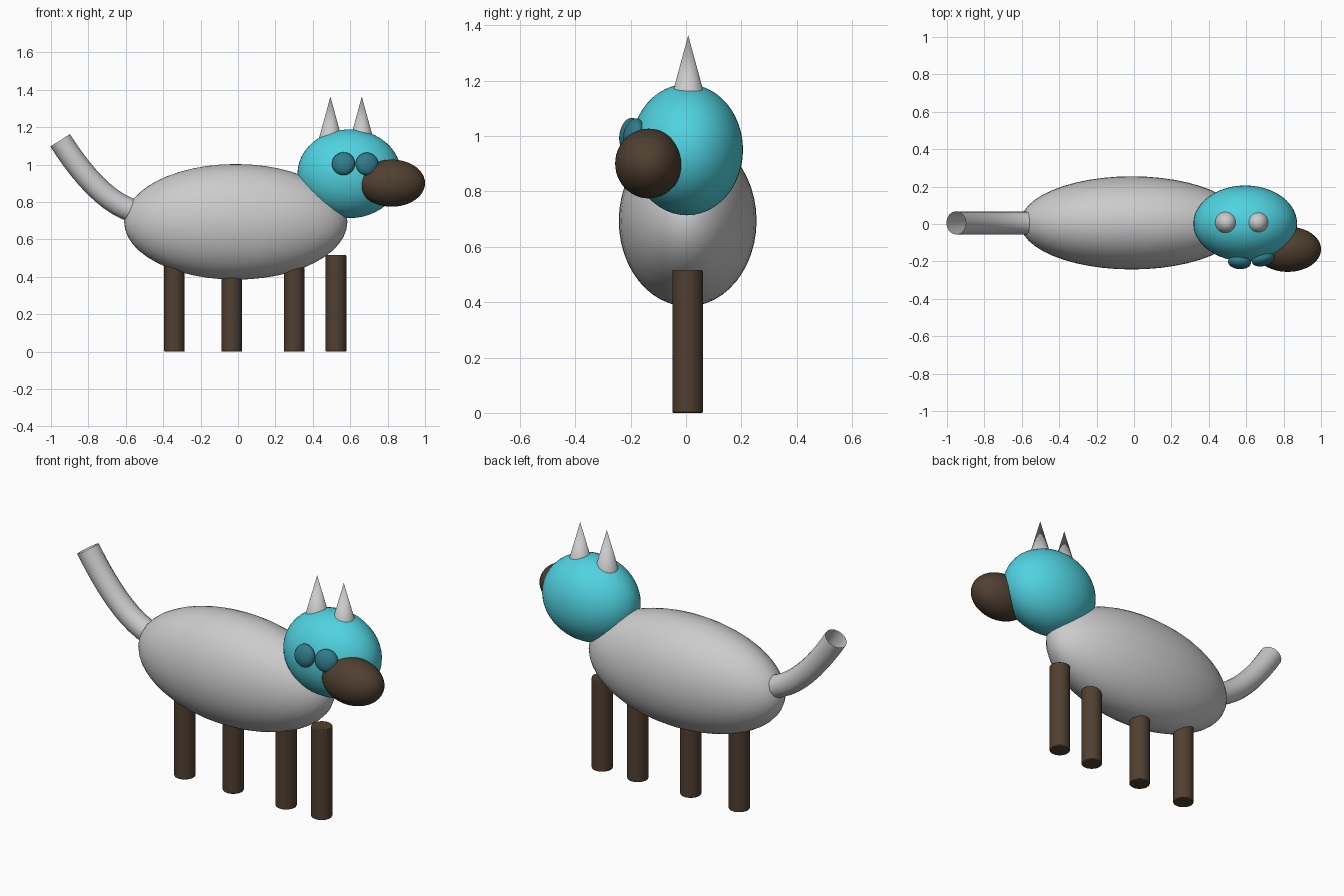
import bpy
from mathutils import Vector

if "Cube" in bpy.data.objects:
    bpy.data.objects.remove(bpy.data.objects["Cube"])

CY = 0.006  # side-to-side centre of the body


def material(name, rgb):
    m = bpy.data.materials.new(name)
    m.diffuse_color = (*rgb, 1)
    m.use_nodes = True
    m.node_tree.nodes["Principled BSDF"].inputs["Base Color"].default_value = m.diffuse_color
    return m


teal = material("teal", (0.08, 0.65, 0.75))
dark_teal = material("dark_teal", (0.03, 0.20, 0.25))
brown = material("brown", (0.08, 0.05, 0.03))


def finish(name, mat):
    ob = bpy.context.object
    ob.name = name
    if mat:
        ob.data.materials.append(mat)
    bpy.ops.object.shade_smooth_by_angle()
    return ob


def ellipsoid(name, loc, radii, mat=None):
    bpy.ops.mesh.primitive_uv_sphere_add(segments=48, ring_count=24, radius=1, location=loc)
    ob = finish(name, mat)
    ob.scale = radii
    return ob


# Body, head and snout
ellipsoid("body", (-0.012, CY, 0.694), (0.597, 0.249, 0.309))
head_c, head_r = Vector((0.595, CY - 0.003, 0.951)), (0.277, 0.203, 0.237)
ellipsoid("head", head_c, head_r, teal)
ellipsoid("snout", (0.822, -0.135, 0.901), (0.178, 0.121, 0.126), brown)

# Eyes: flattened spheres lying against the head
for i, loc in enumerate([(0.564, -0.204, 1.005), (0.690, -0.188, 1.003)]):
    eye = ellipsoid(f"eye_{i + 1}", loc, (0.062, 0.062, 0.036), dark_teal)
    d = Vector(loc) - head_c
    normal = Vector([d[k] / head_r[k] ** 2 for k in range(3)])
    eye.rotation_euler = normal.to_track_quat('Z', 'Y').to_euler()

# Ears
for i, x in enumerate([0.494, 0.662]):
    bpy.ops.mesh.primitive_cone_add(vertices=32, radius1=0.061, radius2=0,
                                    depth=0.224, location=(x, CY + 0.002, 1.252))
    finish(f"ear_{i + 1}", None)

# Legs, in one row under the body
for i, x in enumerate([-0.340, -0.034, 0.300, 0.524]):
    bpy.ops.mesh.primitive_cylinder_add(vertices=32, radius=0.055, depth=0.516,
                                        location=(x, CY, 0.258))
    leg = finish(f"leg_{i + 1}", brown)
    bevel = leg.modifiers.new("bevel", 'BEVEL')
    bevel.width, bevel.segments = 0.004, 2

# Tail: open tube along a curve
curve = bpy.data.curves.new("tail", 'CURVE')
curve.dimensions = '3D'
curve.bevel_depth = 0.062
curve.bevel_resolution = 6
curve.resolution_u = 10
spline = curve.splines.new('BEZIER')
spline.bezier_points.add(1)
points = [((-0.45, 0.72), (-0.55, 0.75), (-0.70, 0.79)),
          ((-0.84, 0.955), (-0.951, 1.13), (-1.02, 1.23))]
for bp, (left, co, right) in zip(spline.bezier_points, points):
    bp.handle_left_type = bp.handle_right_type = 'FREE'
    bp.co = (co[0], CY, co[1])
    bp.handle_left = (left[0], CY, left[1])
    bp.handle_right = (right[0], CY, right[1])
bpy.context.collection.objects.link(bpy.data.objects.new("tail", curve))
